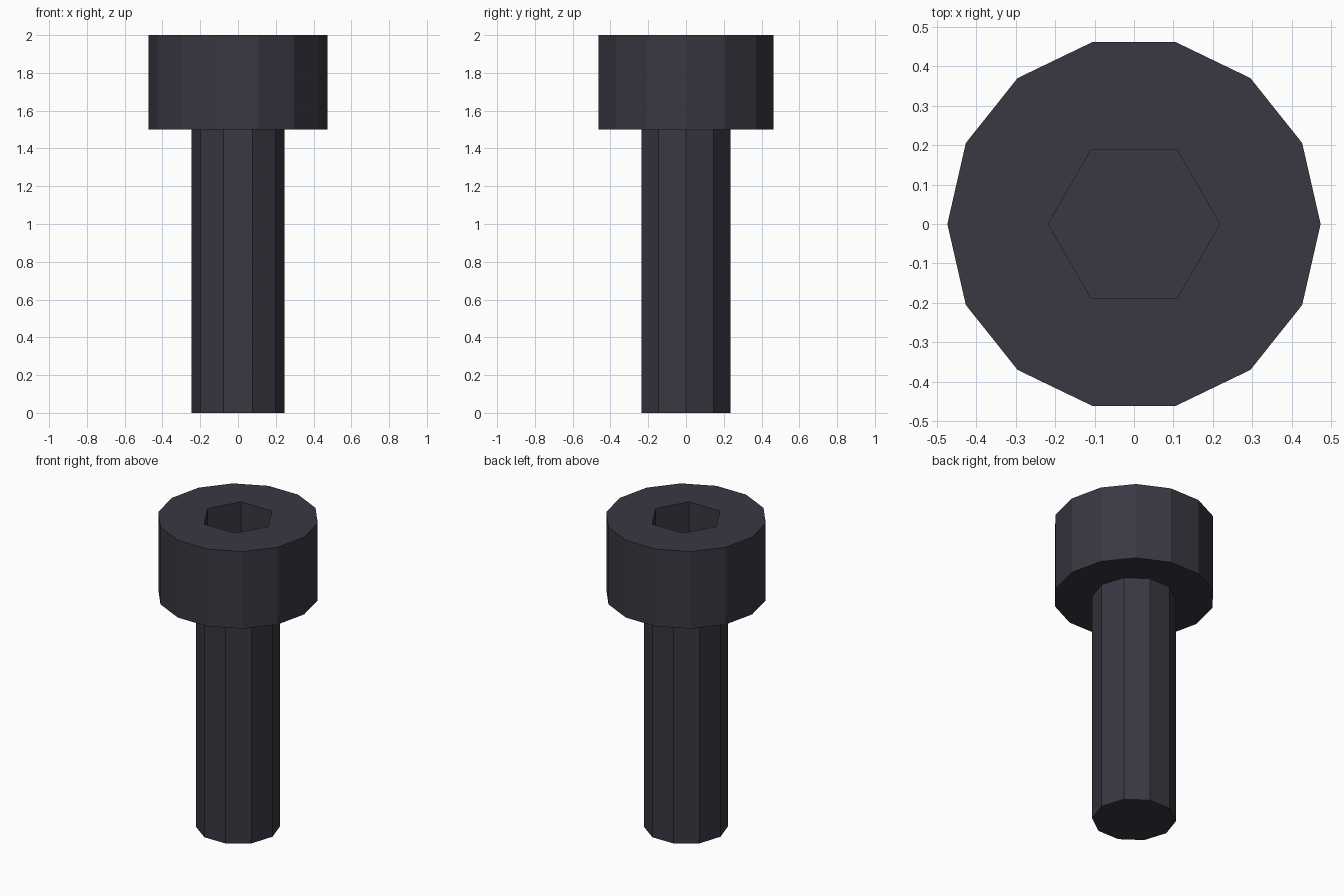
import bpy, bmesh, math
from mathutils import Vector

if "Cube" in bpy.data.objects:
    bpy.data.objects.remove(bpy.data.objects["Cube"])

HEAD_R, HEAD_SIDES = 0.474, 14
SHANK_R, SHANK_SIDES = 0.247, 10
SOCKET_R, SOCKET_SIDES = 0.218, 6
TOP, SHOULDER, SOCKET_FLOOR = 2.0, 1.5, 1.75

steel = bpy.data.materials.new("dark_steel")
steel.diffuse_color = (0.041, 0.039, 0.055, 1)
steel.use_nodes = True
steel.node_tree.nodes["Principled BSDF"].inputs["Base Color"].default_value = steel.diffuse_color


def ring(bm, radius, sides, z):
    """Closed polygon loop with a corner on the x axis."""
    vs = [bm.verts.new((radius * math.cos(math.tau * i / sides),
                        radius * math.sin(math.tau * i / sides), z))
          for i in range(sides)]
    edges = [bm.edges.new((vs[i], vs[(i + 1) % sides])) for i in range(sides)]
    return vs, edges


def walls(bm, low, high):
    """Flat side faces between two loops of the same size."""
    n = len(low)
    for i in range(n):
        j = (i + 1) % n
        bm.faces.new((low[i], low[j], high[j], high[i]))


def fill_between(bm, outer, inner, up):
    """Flat face with a hole."""
    bmesh.ops.triangle_fill(bm, edges=outer + inner, use_beauty=True,
                            normal=Vector((0, 0, up)))


def finish(bm, name):
    bmesh.ops.recalc_face_normals(bm, faces=bm.faces[:])
    mesh = bpy.data.meshes.new(name)
    bm.to_mesh(mesh)
    bm.free()
    mesh.materials.append(steel)
    bpy.context.collection.objects.link(bpy.data.objects.new(name, mesh))


# Head: faceted drum with a hexagonal socket, open where the shank joins
bm = bmesh.new()
bottom, bottom_e = ring(bm, HEAD_R, HEAD_SIDES, SHOULDER)
top, top_e = ring(bm, HEAD_R, HEAD_SIDES, TOP)
lip, lip_e = ring(bm, SOCKET_R, SOCKET_SIDES, TOP)
floor, _ = ring(bm, SOCKET_R, SOCKET_SIDES, SOCKET_FLOOR)
_, joint_e = ring(bm, SHANK_R, SHANK_SIDES, SHOULDER)
walls(bm, bottom, top)
walls(bm, floor, lip)
bm.faces.new(floor)
fill_between(bm, top_e, lip_e, 1)
fill_between(bm, bottom_e, joint_e, -1)
finish(bm, "socket_head")

# Shank: plain ten-sided shaft with a closed end
bm = bmesh.new()
tip, _ = ring(bm, SHANK_R, SHANK_SIDES, 0)
shoulder, _ = ring(bm, SHANK_R, SHANK_SIDES, SHOULDER)
walls(bm, tip, shoulder)
bm.faces.new(tip)
finish(bm, "shank")
